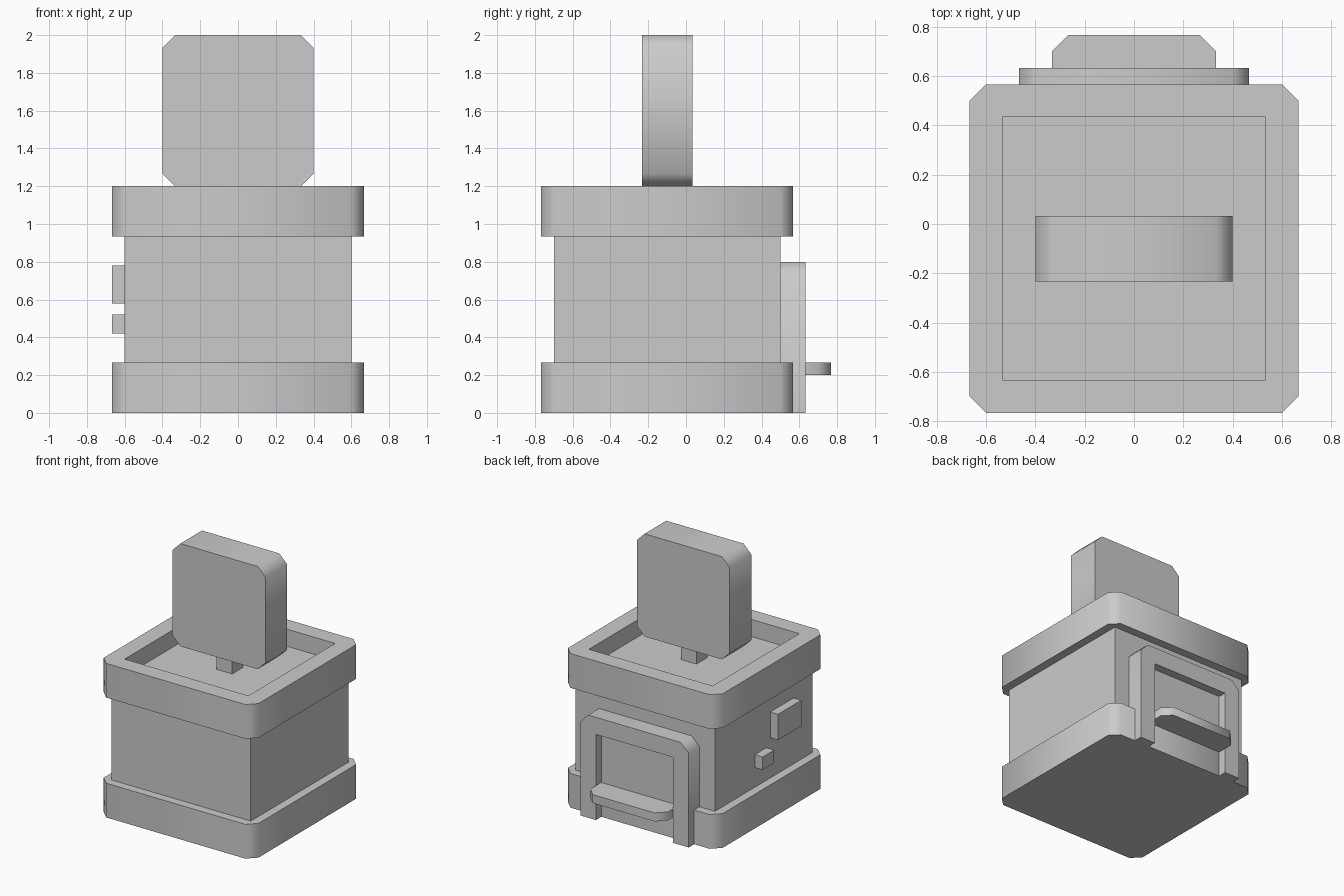
import bpy, bmesh, math
from mathutils import Vector

if "Cube" in bpy.data.objects:
    bpy.data.objects.remove(bpy.data.objects["Cube"])

U = 1 / 15      # chamfer size and general module
CY = -0.1       # depth centre of the main body


def finish(obj):
    # smooth over the 45 degree chamfers, sharp at right angles
    bpy.ops.object.select_all(action='DESELECT')
    obj.select_set(True)
    bpy.context.view_layer.objects.active = obj
    bpy.ops.object.shade_smooth_by_angle(angle=math.radians(50))


def prism(name, outline, axis, lo, hi):
    """Extrude a 2D outline along 'z' (outline in x, y) or 'y' (outline in x, z)."""
    place = (lambda a, b, d: (a, b, d)) if axis == 'z' else (lambda a, b, d: (a, d, b))
    bm = bmesh.new()
    face = bm.faces.new([bm.verts.new(place(a, b, lo)) for a, b in outline])
    new = bmesh.ops.extrude_face_region(bm, geom=[face])['geom']
    verts = [g for g in new if isinstance(g, bmesh.types.BMVert)]
    bmesh.ops.translate(bm, verts=verts, vec=Vector(place(0, 0, hi - lo)))
    bmesh.ops.recalc_face_normals(bm, faces=bm.faces[:])
    mesh = bpy.data.meshes.new(name)
    bm.to_mesh(mesh)
    bm.free()
    obj = bpy.data.objects.new(name, mesh)
    bpy.context.collection.objects.link(obj)
    finish(obj)
    return obj


def chamfered(w, b0, b1, low=True, high=True, c=U):
    """Rectangle of half width w from b0 to b1 with optional cut corners."""
    bottom = [(-w + c, b0), (w - c, b0), (w, b0 + c)] if low else [(-w, b0), (w, b0)]
    top = [(w, b1 - c), (w - c, b1), (-w + c, b1), (-w, b1 - c)] if high else [(w, b1), (-w, b1)]
    return bottom + top + ([(-w, b0 + c)] if low else [])


def box(name, x0, x1, y0, y1, z0, z1):
    return prism(name, [(x0, y0), (x1, y0), (x1, y1), (x0, y1)], 'z', z0, z1)


# Plinth, body and rim
slab = chamfered(10 * U, CY - 10 * U, CY + 10 * U)
prism("base_plinth", slab, 'z', 0, 4 * U)
box("body", -0.6, 0.6, CY - 0.6, CY + 0.6, 4 * U, 14 * U)
rim = prism("top_rim", slab, 'z', 14 * U, 18 * U)

# Recess in the roof
cutter = box("roof_recess_cutter", -8 * U, 8 * U, CY - 8 * U, CY + 8 * U, 16 * U, 20 * U)
cutter.hide_render = True
mod = rim.modifiers.new("recess", 'BOOLEAN')
mod.operation = 'DIFFERENCE'
mod.solver = 'EXACT'
mod.object = cutter
bpy.context.view_layer.objects.active = rim
bpy.ops.object.modifier_apply(modifier=mod.name)
bpy.data.objects.remove(cutter)
finish(rim)

# Sign board on its post
box("sign_post", -U, U, CY - U, CY + U, 16 * U, 18 * U)
prism("sign_board", chamfered(6 * U, 18 * U, 30 * U), 'y', CY - 2 * U, CY + 2 * U)

# Service window at the back: arch frame, recessed panel and shelf
w, i = 7 * U, 5 * U
arch = [(-w, 0), (-i, 0), (-i, 10 * U), (i, 10 * U), (i, 0), (w, 0),
        (w, 11 * U), (w - U, 12 * U), (-w + U, 12 * U), (-w, 11 * U)]
prism("window_frame", arch, 'y', 0.5, 9.5 * U)
box("window_panel", -i, i, 0.5, 8.5 * U, 4 * U, 10 * U)
prism("window_shelf", chamfered(i, 8.5 * U, 11.5 * U, low=False), 'z', 3 * U, 4 * U)

# Two small boxes on the left side
box("side_box_large", -10 * U, -0.6, -0.467, -0.18, 0.58, 0.78)
box("side_box_small", -10 * U, -0.6, -0.133, 0.01, 0.42, 0.52)
